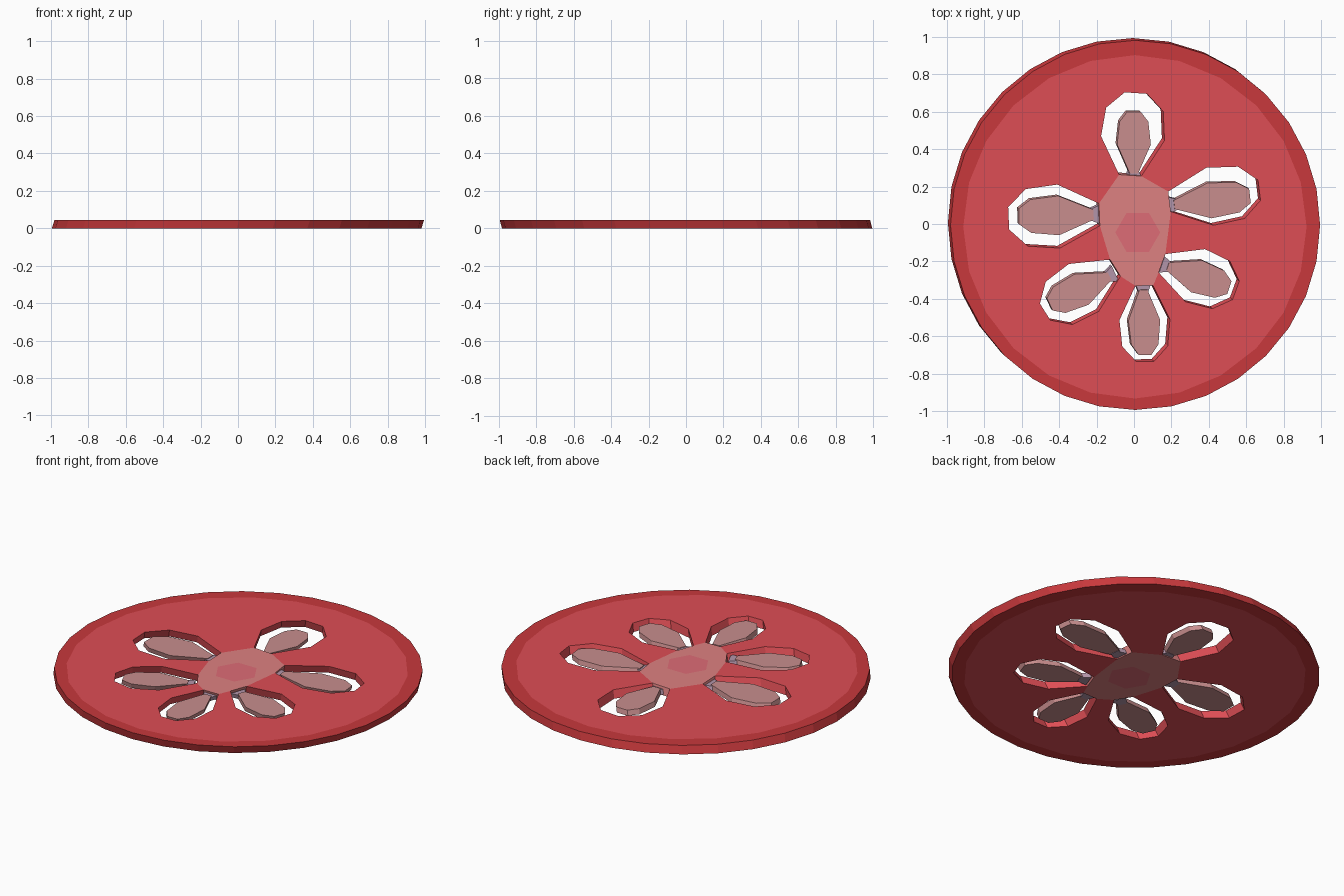
import bpy, bmesh, math
from mathutils import Vector
from mathutils.geometry import delaunay_2d_cdt

if "Cube" in bpy.data.objects:
    bpy.data.objects.remove(bpy.data.objects["Cube"])

HEIGHT = 0.045
SHEAR = Vector((-0.014, 0.012))      # the slice is cut slightly askew


def mat(name, rgb):
    m = bpy.data.materials.new(name)
    m.diffuse_color = (*rgb, 1)
    m.use_nodes = True
    m.node_tree.nodes["Principled BSDF"].inputs["Base Color"].default_value = m.diffuse_color
    return m


SKIN = mat("skin_red", (0.58, 0.04, 0.045))
FLESH = mat("flesh_red", (0.73, 0.075, 0.09))
CORE = mat("core_pink", (0.73, 0.22, 0.22))
HEART = mat("heart_pink", (0.73, 0.15, 0.18))
SEED = mat("seed_pink", (0.58, 0.27, 0.27))
STEM = mat("stem_mauve", (0.45, 0.30, 0.40))


def ring(n, r, cx, cy):
    return [Vector((cx + r * math.cos(math.tau * i / n), cy + r * math.sin(math.tau * i / n)))
            for i in range(n)]


def along(a, b, half, profile):
    # mirrored outline around the line a -> b; profile is (fraction, width factor)
    a, b = Vector(a), Vector(b)
    d = b - a
    n = Vector((-d.y, d.x)).normalized() * half
    left = [a + d * t + n * w for t, w in profile]
    right = [a + d * t - n * w for t, w in reversed(profile)]
    return left + right


def inside(p, poly):
    hit = False
    for a, b in zip(poly, poly[1:] + poly[:1]):
        if (a.y > p.y) != (b.y > p.y) and p.x < (b.x - a.x) * (p.y - a.y) / (b.y - a.y) + a.x:
            hit = not hit
    return hit


def finish(name, bm, mats):
    bmesh.ops.recalc_face_normals(bm, faces=bm.faces)
    me = bpy.data.meshes.new(name)
    bm.to_mesh(me)
    bm.free()
    for m in mats:
        me.materials.append(m)
    ob = bpy.data.objects.new(name, me)
    bpy.context.collection.objects.link(ob)
    return ob


def extrude_down(bm, depth):
    res = bmesh.ops.extrude_face_region(bm, geom=bm.faces[:], use_keep_orig=True)
    shift = SHEAR * depth / HEIGHT
    for v in res["geom"]:
        if isinstance(v, bmesh.types.BMVert):
            v.co += Vector((shift.x, shift.y, -depth))


def prism(name, outline, z0, z1, m):
    bm = bmesh.new()
    bm.faces.new([bm.verts.new((p.x, p.y, z1)) for p in outline])
    extrude_down(bm, z1 - z0)
    return finish(name, bm, [m])


# Pockets and seeds, counter-clockwise: pocket base, tip, half width; seed base, tip, half width
POCKETS = [
    ((0.19, 0.12), (0.67, 0.18), 0.155, (0.19, 0.10), (0.62, 0.15), 0.095),
    ((-0.02, 0.26), (0.01, 0.70), 0.17, (0.00, 0.25), (0.00, 0.60), 0.09),
    ((-0.185, 0.05), (-0.67, 0.03), 0.17, (-0.19, 0.05), (-0.615, 0.04), 0.105),
    ((-0.10, -0.235), (-0.475, -0.47), 0.15, (-0.11, -0.27), (-0.45, -0.43), 0.09),
    ((0.055, -0.33), (0.06, -0.735), 0.135, (0.05, -0.33), (0.06, -0.70), 0.085),
    ((0.15, -0.21), (0.545, -0.355), 0.15, (0.16, -0.22), (0.51, -0.34), 0.09),
]
POCKET_SHAPE = [(0, 0.35), (0.45, 1), (0.8, 0.9), (1, 0.35)]
SEED_SHAPE = [(0.06, 0.25), (0.5, 1), (0.85, 0.85), (1, 0.4)]

# Slice body: one flat sheet with coloured zones and open pockets, then thickened
rim = ring(32, 0.988, 0.007, -0.006)
flesh = ring(24, 0.918, 0.005, -0.015)
holes = [along(a, b, w, POCKET_SHAPE) for a, b, w, *_ in POCKETS]
core = [p for h in holes for p in (h[-1], h[0])]
heart = ring(6, 0.12, 0.02, -0.045)
verts, edges = [], []
for loop in [rim, flesh, core, heart] + holes:
    s, n = len(verts), len(loop)
    verts += loop
    edges += [(s + i, s + (i + 1) % n) for i in range(n)]
pts, _, tris, *_ = delaunay_2d_cdt(verts, edges, [], 0, 1e-5)

bm = bmesh.new()
bv = [bm.verts.new((p.x, p.y, HEIGHT)) for p in pts]
for t in tris:
    c = sum((pts[i] for i in t), Vector((0, 0))) / len(t)
    if any(inside(c, h) for h in holes):
        continue
    f = bm.faces.new([bv[i] for i in t])
    f.material_index = sum(inside(c, z) for z in (flesh, core, heart))
bmesh.ops.delete(bm, geom=[v for v in bm.verts if not v.link_faces], context='VERTS')
extrude_down(bm, HEIGHT)
finish("slice_body", bm, [SKIN, FLESH, CORE, HEART])

# Seeds, each held to the core by a short stem
for i, (*_, a, b, w) in enumerate(POCKETS, 1):
    prism(f"seed_{i}", along(a, b, w, SEED_SHAPE), 0.008, 0.036, SEED)
    prism(f"seed_stem_{i}", along(a, b, w, [(-0.03, 0.5), (0.12, 0.25)]), 0.006, 0.032, STEM)
